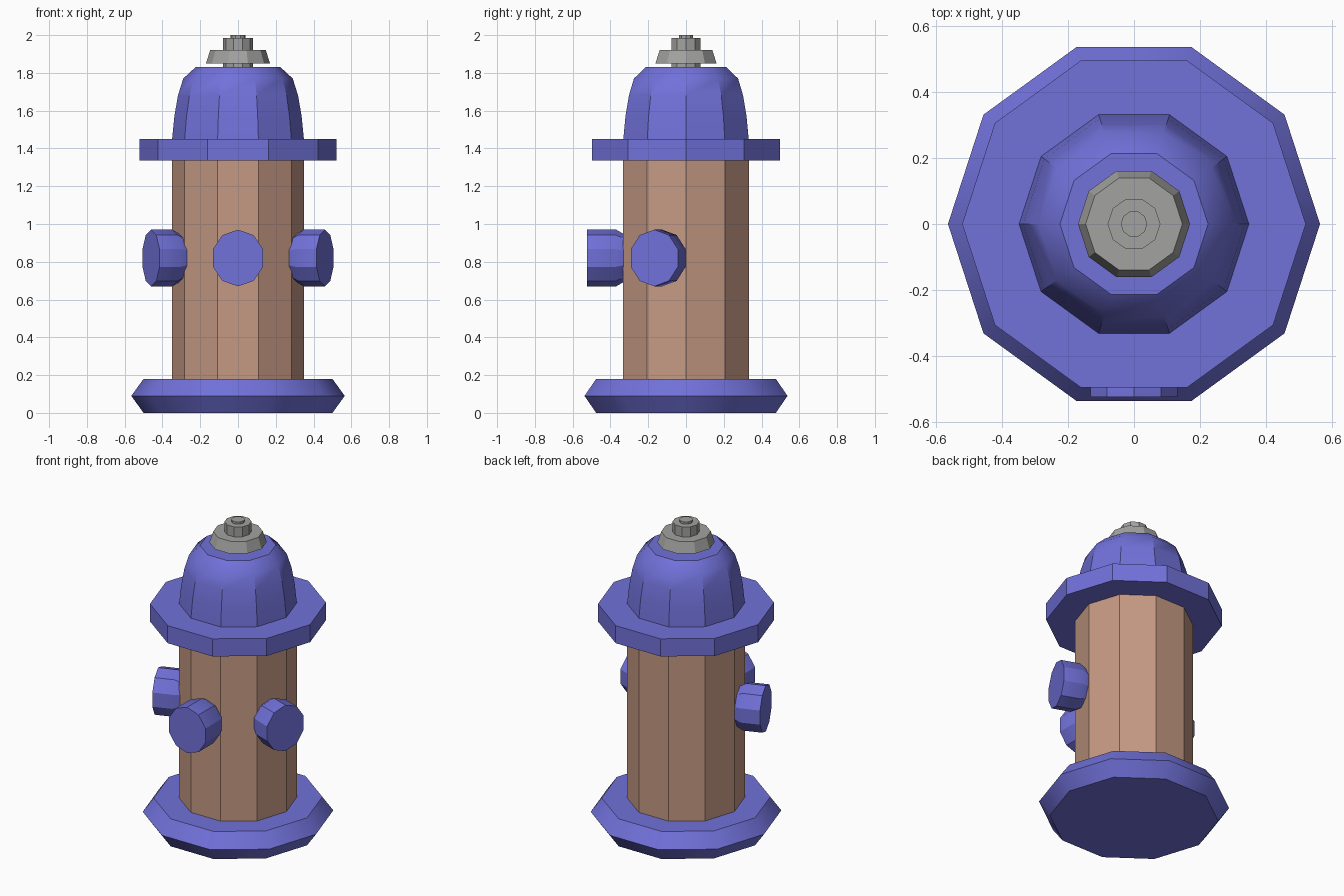
import bpy, bmesh, math
from mathutils import Matrix

if "Cube" in bpy.data.objects:
    bpy.data.objects.remove(bpy.data.objects["Cube"])

SIDES = 10


def material(name, rgb):
    m = bpy.data.materials.new(name)
    m.diffuse_color = (*rgb, 1)
    m.use_nodes = True
    m.node_tree.nodes["Principled BSDF"].inputs["Base Color"].default_value = m.diffuse_color
    return m


blue = material("blue_paint", (0.165, 0.165, 0.70))
tan = material("tan_paint", (0.56, 0.32, 0.228))
grey = material("grey_metal", (0.36, 0.36, 0.355))


def lathe(name, profile, mat, matrix=Matrix()):
    """Closed ten-sided solid from (radius, height) pairs, bottom to top."""
    bm = bmesh.new()
    rings = []
    for r, z in profile:
        rings.append([bm.verts.new((r * math.cos(math.tau * i / SIDES),
                                    r * math.sin(math.tau * i / SIDES), z))
                      for i in range(SIDES)])
    for low, high in zip(rings, rings[1:]):
        for i in range(SIDES):
            j = (i + 1) % SIDES
            bm.faces.new((low[i], low[j], high[j], high[i]))
    bm.faces.new(rings[0][::-1])
    bm.faces.new(rings[-1])
    bm.transform(matrix)
    bmesh.ops.recalc_face_normals(bm, faces=bm.faces[:])
    mesh = bpy.data.meshes.new(name)
    bm.to_mesh(mesh)
    bm.free()
    mesh.materials.append(mat)
    obj = bpy.data.objects.new(name, mesh)
    bpy.context.collection.objects.link(obj)
    bpy.ops.object.select_all(action='DESELECT')
    obj.select_set(True)
    bpy.context.view_layer.objects.active = obj
    bpy.ops.object.shade_smooth_by_angle(angle=math.radians(30))
    return obj


# Main stack: foot, barrel, flange and domed bonnet
lathe("base", [(0.50, 0), (0.565, 0.09), (0.50, 0.18)], blue)
lathe("barrel", [(0.35, 0.17), (0.35, 1.34)], tan)
lathe("flange", [(0.522, 1.335), (0.522, 1.45)], blue)
lathe("bonnet", [(0.35, 1.44), (0.337, 1.57), (0.318, 1.68),
                 (0.29, 1.77), (0.225, 1.83)], blue)

# Operating nut on top
lathe("nut_neck", [(0.08, 1.82), (0.08, 1.86)], grey)
lathe("nut_collar", [(0.17, 1.85), (0.147, 1.92)], grey)
lathe("nut_stem", [(0.08, 1.91), (0.08, 1.985)], grey)
lathe("nut_tip", [(0.04, 1.98), (0.04, 2.0)], grey)


# Outlet caps: one in front, two on the sides turned slightly forward
def cap(name, angle, reach):
    # local x -> world z, local z -> outward along +x, then turned about z
    tip = Matrix(((0, 0, 1, 0), (0, 1, 0, 0), (1, 0, 0, 0.82), (0, 0, 0, 1)))
    squash = Matrix.Diagonal((1, 0.93, 1, 1))
    lathe(name, [(0.105, 0.29), (0.15, 0.37), (0.15, reach)], blue,
          Matrix.Rotation(math.radians(angle), 4, 'Z') @ tip @ squash)


cap("front_cap", -90, 0.525)
cap("right_cap", -20, 0.49)
cap("left_cap", -160, 0.49)
